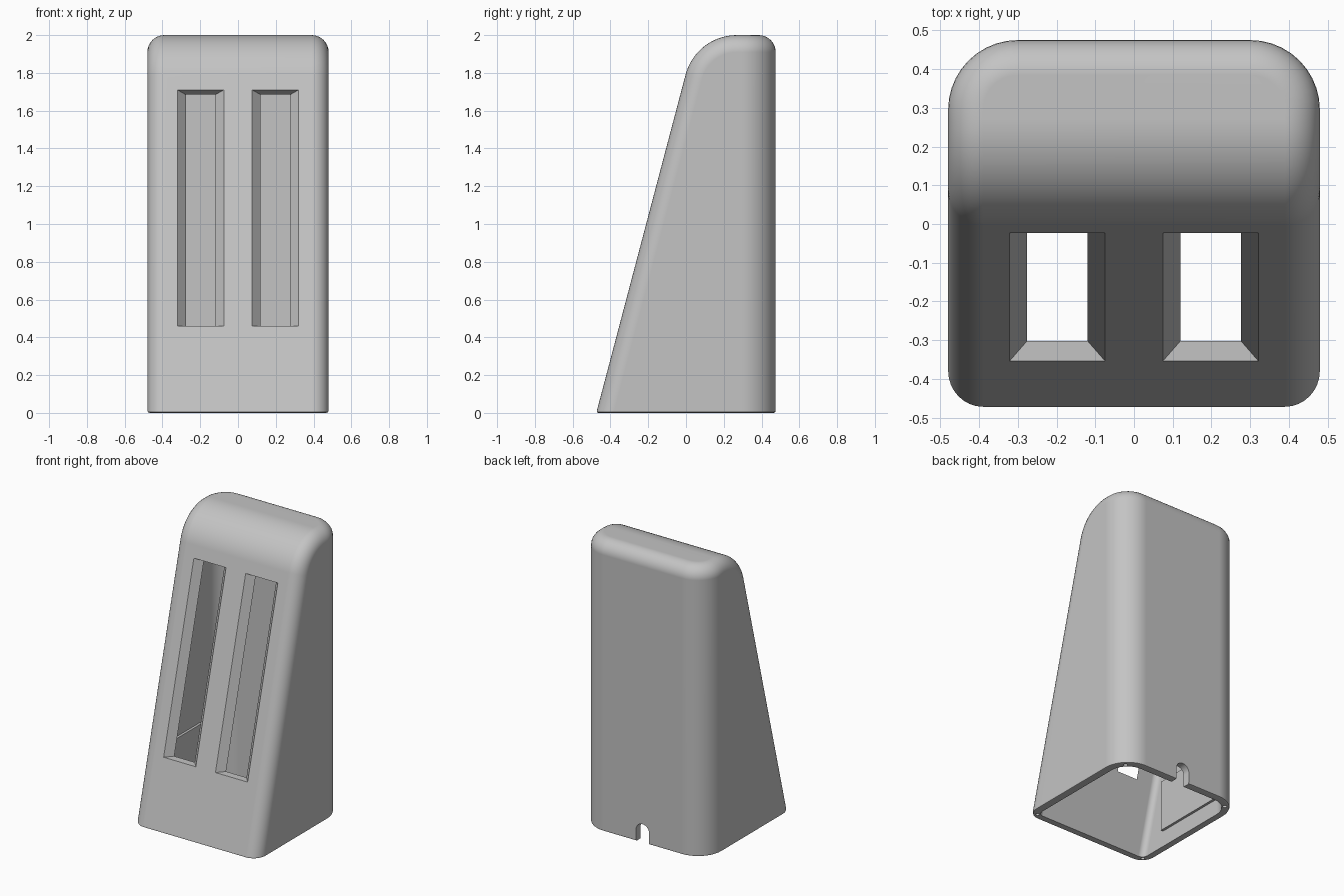
import bpy, bmesh, math
from mathutils import Vector, Matrix

if "Cube" in bpy.data.objects:
    bpy.data.objects.remove(bpy.data.objects["Cube"], do_unlink=True)

HALF_W, BACK, TOP = 0.48, 0.475, 2.0
SLOPE = 0.264          # how far the front leans back per unit of height
WALL = 0.05

grey = bpy.data.materials.new("light_grey")
grey.use_nodes = True
grey.diffuse_color = (0.55, 0.55, 0.55, 1)
grey.node_tree.nodes["Principled BSDF"].inputs["Base Color"].default_value = grey.diffuse_color


def to_object(name, bm):
    bmesh.ops.recalc_face_normals(bm, faces=bm.faces)
    mesh = bpy.data.meshes.new(name)
    bm.to_mesh(mesh)
    bm.free()
    mesh.materials.append(grey)
    obj = bpy.data.objects.new(name, mesh)
    bpy.context.collection.objects.link(obj)
    return obj


def bevel(bm, edges, offset, segments):
    bmesh.ops.bevel(bm, geom=edges, offset=offset, offset_type='OFFSET', segments=segments,
                    profile=0.5, affect='EDGES', clamp_overlap=False)


def wedge(name, inset, floor, foot=0.0):
    """Leaning block with rounded edges, shrunk by inset on every wall."""
    w, back, top, radius = HALF_W - inset, BACK - inset, TOP - inset, 0.28 - inset
    front = lambda z: -BACK + SLOPE * z + inset * math.hypot(1, SLOPE)
    turn = math.atan(1 / SLOPE)
    centre = front(top) + radius * math.tan(turn / 2)
    side = [(back, floor), (front(floor), floor)]
    for i in range(15):
        a = math.pi / 2 + turn * (1 - i / 14)
        side.append((centre + radius * math.cos(a), top - radius + radius * math.sin(a)))
    side.append((back, top))
    bm = bmesh.new()
    cap = bm.faces.new([bm.verts.new((-w, y, z)) for y, z in side])
    moved = bmesh.ops.extrude_face_region(bm, geom=[cap])["geom"]
    bmesh.ops.translate(bm, vec=(2 * w, 0, 0), verts=[g for g in moved if isinstance(g, bmesh.types.BMVert)])
    bmesh.ops.recalc_face_normals(bm, faces=bm.faces)
    # wide rounding on the upright back corners
    upright = [e for e in bm.edges if all(abs(v.co.y - back) < 1e-4 for v in e.verts)
               and abs(e.verts[0].co.z - e.verts[1].co.z) > 0.5]
    bevel(bm, upright, 0.18 - inset, 10)
    # smaller rounding around the front, top and back outline
    on_floor = lambda e: all(abs(v.co.z - floor) < 1e-4 for v in e.verts)
    outline = [e for e in bm.edges if e.calc_face_angle(0) > 1 and not on_floor(e)]
    bevel(bm, outline, 0.09 - inset, 8)
    if foot:
        bevel(bm, [e for e in bm.edges if on_floor(e) and e.calc_face_angle(0) > 1], foot, 2)
    return to_object(name, bm)


def box(name, centre, size):
    bm = bmesh.new()
    bmesh.ops.create_cube(bm, size=1, matrix=Matrix.Translation(centre) @ Matrix.Diagonal((*size, 1)))
    return to_object(name, bm)


def cylinder(name, centre, radius, depth, tilt=0):
    bm = bmesh.new()
    bmesh.ops.create_cone(bm, cap_ends=True, segments=24, radius1=radius, radius2=radius, depth=depth,
                          matrix=Matrix.Translation(centre) @ Matrix.Rotation(tilt, 4, 'X'))
    return to_object(name, bm)


def slot(x, low, high):
    """Tapered window cutter lying square to the leaning front."""
    up = Vector((0, SLOPE, 1)).normalized()
    inward = Vector((0, 1, -SLOPE)).normalized()
    mid = (low + high) / 2
    origin = Vector((x, -BACK + SLOPE * mid, mid))
    half_long = (high - low) / 2 * math.hypot(1, SLOPE)
    bm = bmesh.new()
    bmesh.ops.create_cube(bm, size=2)
    for v in bm.verts:
        depth = 0.06 if v.co.y > 0 else -0.02
        v.co = (origin + inward * depth + Vector((v.co.x * (0.123 - 0.9 * depth), 0, 0))
                + up * v.co.z * (half_long - 0.26 * depth))
    return to_object("slot_cutter", bm)


def cut(obj, cutter):
    mod = obj.modifiers.new("cut", 'BOOLEAN')
    mod.operation, mod.solver, mod.object = 'DIFFERENCE', 'EXACT', cutter
    bpy.context.view_layer.objects.active = obj
    bpy.ops.object.modifier_apply(modifier=mod.name)
    bpy.data.objects.remove(cutter, do_unlink=True)


# hollow housing, open underneath
housing = wedge("housing", 0, 0, foot=0.012)
cut(housing, wedge("cavity_cutter", WALL, -0.1))

# two front windows
for x in (-0.198, 0.198):
    cut(housing, slot(x, 0.46, 1.71))

# arched cable notch in the back wall
cut(housing, box("notch_cutter", (0, BACK, 0.02), (0.1, 0.2, 0.12)))
cut(housing, cylinder("arch_cutter", (0, BACK, 0.08), 0.05, 0.2, math.pi / 2))

# screw holes in the bottom rim
for x in (-1, 1):
    cut(housing, cylinder("screw_cutter", (x * 0.405, 0.4, 0), 0.014, 0.12))
    cut(housing, cylinder("screw_cutter", (x * 0.43, -0.427, 0), 0.012, 0.08))

# mounting plate on the inside of one side wall
plate = box("inner_plate", (-0.423, 0.035, 0.285), (0.02, 0.53, 0.35))

bpy.ops.object.select_all(action='DESELECT')
housing.select_set(True)
bpy.context.view_layer.objects.active = housing
bpy.ops.object.shade_smooth_by_angle(angle=math.radians(30))
normals = housing.modifiers.new("even_shading", 'WEIGHTED_NORMAL')
normals.keep_sharp = True
